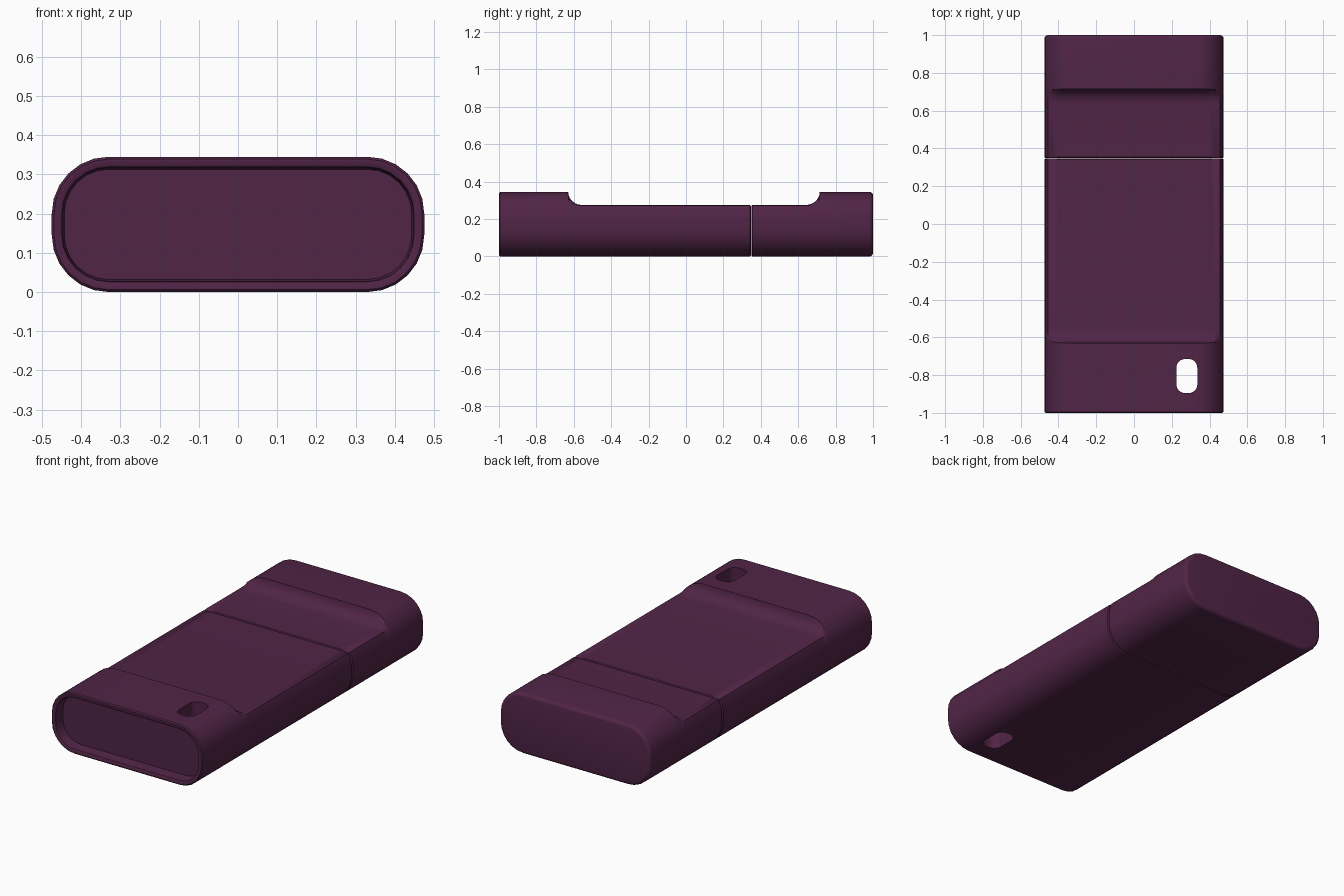
import bpy, bmesh
from math import sin, cos, pi, radians

if "Cube" in bpy.data.objects:
    bpy.data.objects.remove(bpy.data.objects["Cube"])

HALF_W, HEIGHT, CORNER = 0.475, 0.345, 0.145
LOW = 0.275           # top of the lowered middle
SEAM = 0.348          # joint between body and end cap

plum = bpy.data.materials.new("plum_plastic")
plum.use_nodes = True
colour = (0.082, 0.018, 0.062, 1)
plum.diffuse_color = colour
bsdf = plum.node_tree.nodes["Principled BSDF"]
bsdf.inputs["Base Color"].default_value = colour
bsdf.inputs["Roughness"].default_value = 0.6


def rounded_rect(hw, hh, r, steps=6):
    """Closed outline of a rounded rectangle around the origin."""
    pts = []
    for k, (sx, sy) in enumerate([(1, 1), (-1, 1), (-1, -1), (1, -1)]):
        for i in range(steps + 1):
            a = (k + i / steps) * pi / 2
            pts.append((sx * (hw - r) + r * cos(a), sy * (hh - r) + r * sin(a)))
    return pts


def loft(name, rings):
    """Skin a list of closed 3D rings and close both ends."""
    bm = bmesh.new()
    loops = [[bm.verts.new(p) for p in ring] for ring in rings]
    for a, b in zip(loops, loops[1:]):
        for i in range(len(a)):
            j = (i + 1) % len(a)
            bm.faces.new((a[i], a[j], b[j], b[i]))
    bm.faces.new(loops[0])
    bm.faces.new(loops[-1])
    bmesh.ops.recalc_face_normals(bm, faces=bm.faces)
    mesh = bpy.data.meshes.new(name)
    bm.to_mesh(mesh)
    bm.free()
    mesh.materials.append(plum)
    ob = bpy.data.objects.new(name, mesh)
    bpy.context.collection.objects.link(ob)
    return ob


def section(y, inset=0, top=HEIGHT):
    """Cross-section at y, shrunk by inset and cut flat at the given top."""
    mid = HEIGHT / 2
    outline = rounded_rect(HALF_W - inset, mid - inset, CORNER - inset)
    return [(x, y, min(z + mid, top - inset)) for x, z in outline]


def scoop(centre, side):
    """Sections of a concave step that meets the lowered middle."""
    arcs = [i / 6 * pi / 2 for i in range(7)]
    return [section(centre + side * 0.075 * cos(a), 0, HEIGHT - (HEIGHT - LOW) * sin(a))
            for a in arcs]


# Body: shallow recessed front end, step down, then the seam
body = loft("body", [
    section(-0.94, 0.032), section(-0.985, 0.028), section(-0.997, 0.026),
    section(-1, 0.022), section(-1, 0.006), section(-0.994)]
    + scoop(-0.555, -1)
    + [section(SEAM - 0.006, 0, LOW), section(SEAM, 0.006, LOW)])

# End cap: seam, step up, softly rounded closed end
cap_end = [section(0.98 + 0.02 * sin(a), 0.02 * (1 - cos(a)))
           for a in (i / 4 * pi / 2 for i in range(5))]
end_cap = loft("end_cap", [
    section(SEAM + 0.001, 0.006, LOW), section(SEAM + 0.007, 0, LOW)]
    + scoop(0.64, 1)[::-1] + cap_end)

# Lanyard hole through the body
hole = rounded_rect(0.055, 0.09, 0.045)
cutter = loft("hole_cutter", [[(x + 0.28, y - 0.805, z) for x, y in hole]
                              for z in (-0.1, 0.5)])
cut = body.modifiers.new("lanyard_hole", 'BOOLEAN')
cut.operation = 'DIFFERENCE'
cut.solver = 'EXACT'
cut.object = cutter
bpy.context.view_layer.objects.active = body
bpy.ops.object.modifier_apply(modifier=cut.name)
bpy.data.objects.remove(cutter)

# Smooth shading with crisp edges kept
for ob in (body, end_cap):
    bpy.ops.object.select_all(action='DESELECT')
    ob.select_set(True)
    bpy.context.view_layer.objects.active = ob
    bpy.ops.object.shade_smooth_by_angle(angle=radians(40))
